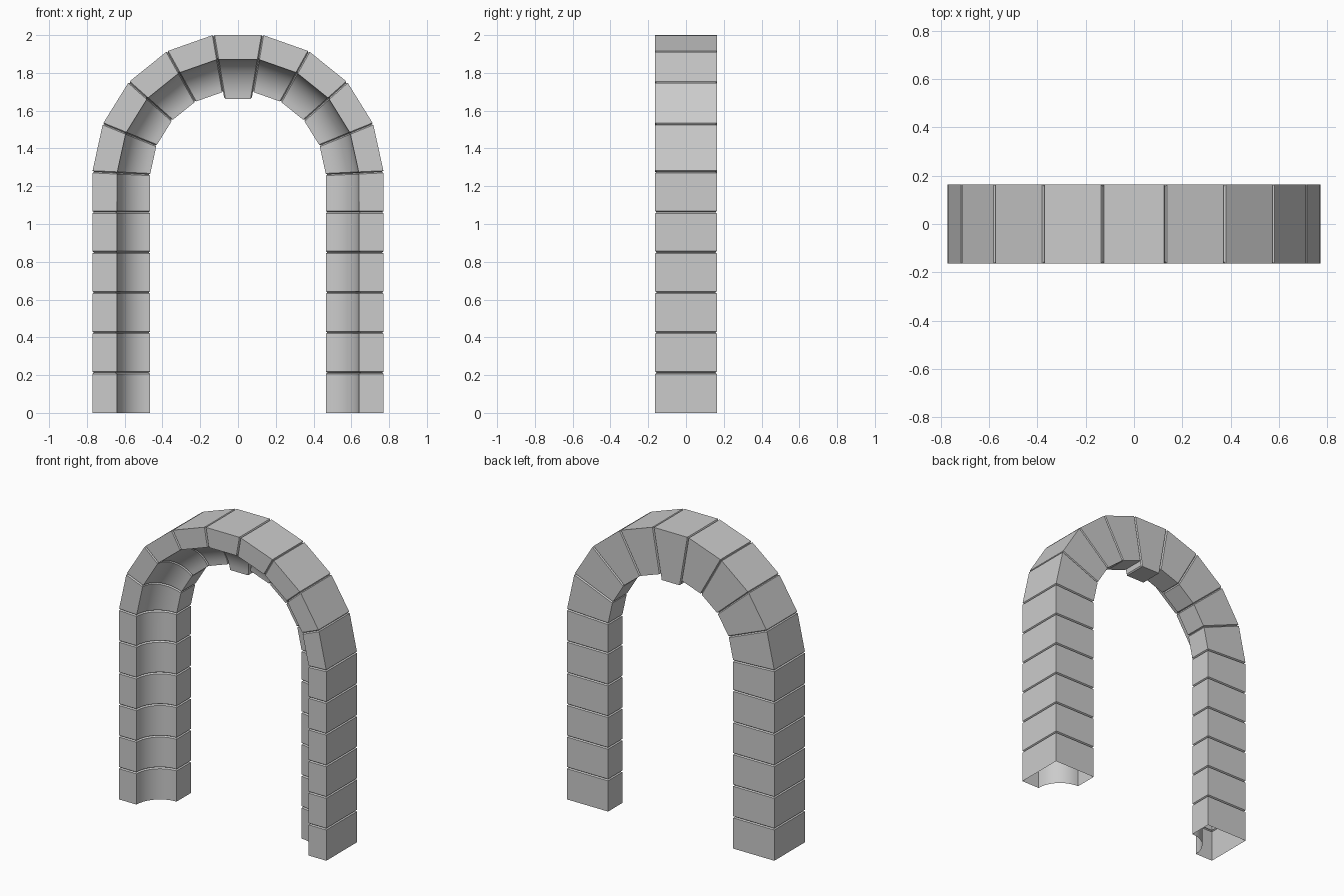
import bpy, bmesh
from math import sin, cos, pi, radians

if "Cube" in bpy.data.objects:
    bpy.data.objects.remove(bpy.data.objects["Cube"])

OUTER, INNER, COVE = 0.771, 0.465, 0.64   # distances from the arch axis
HALF = 0.163                              # half depth in y
SPRING = 1.24                             # height of the arch centre
GROOVE, DEPTH = 0.006, 0.008              # half width and depth of the joints
STEP = radians(19.4)
SEG = 10


def profile(inner, d):
    """Stone section (radius, y) with a concave cove on the inner front corner."""
    pts = [(OUTER - d, -HALF + d), (OUTER - d, HALF - d), (inner + d, HALF - d)]
    rx, ry = COVE - inner, 0.175
    for i in range(SEG + 1):
        a = pi / 2 * (1 - i / SEG)
        pts.append((inner + d + rx * cos(a), -HALF + d + ry * sin(a)))
    return pts


def ring(bm, joint, inner, d, off):
    """Place the section at a joint (angle from vertical, drop below centre)."""
    a, drop = joint
    return [bm.verts.new((r * sin(a) + off * cos(a), y,
                          SPRING - drop + r * cos(a) - off * sin(a)))
            for r, y in profile(inner, d)]


def stone(name, start, end, inner=INNER, caps=False, foot=None):
    bm = bmesh.new()
    rings = []
    if foot == "start":
        rings.append(ring(bm, start, inner, 0, 0))
    else:
        rings += [ring(bm, start, inner, DEPTH, 0), ring(bm, start, inner, 0, GROOVE)]
    if foot == "end":
        rings.append(ring(bm, end, inner, 0, 0))
    else:
        rings += [ring(bm, end, inner, 0, -GROOVE), ring(bm, end, inner, DEPTH, 0)]
    for lo, hi in zip(rings, rings[1:]):
        for i in range(len(lo)):
            j = (i + 1) % len(lo)
            bm.faces.new((lo[i], lo[j], hi[j], hi[i]))
    if caps:
        bm.faces.new(rings[0][::-1])
        bm.faces.new(rings[-1])
    bmesh.ops.recalc_face_normals(bm, faces=bm.faces[:])
    me = bpy.data.meshes.new(name)
    bm.to_mesh(me)
    bm.free()
    ob = bpy.data.objects.new(name, me)
    bpy.context.collection.objects.link(ob)
    bpy.ops.object.select_all(action='DESELECT')
    ob.select_set(True)
    bpy.context.view_layer.objects.active = ob
    bpy.ops.object.shade_smooth_by_angle(angle=radians(25))


# Joints running from the left foot, over the arch, to the right foot
leg = [0.2125 * k for k in range(6)]
joints = [(-pi / 2, SPRING - z) for z in leg]
joints += [((k - 4.5) * STEP, 0) for k in range(10)]
joints += [(pi / 2, SPRING - z) for z in reversed(leg)]

last = len(joints) - 2
for i in range(last + 1):
    if i == last // 2:
        # Keystone hangs lower than its neighbours
        stone("keystone", joints[i], joints[i + 1], inner=0.428, caps=True)
    else:
        part = "leg_stone" if i < 6 or i > last - 6 else "arch_stone"
        foot = "start" if i == 0 else "end" if i == last else None
        stone(f"{part}_{i + 1}", joints[i], joints[i + 1], foot=foot)
